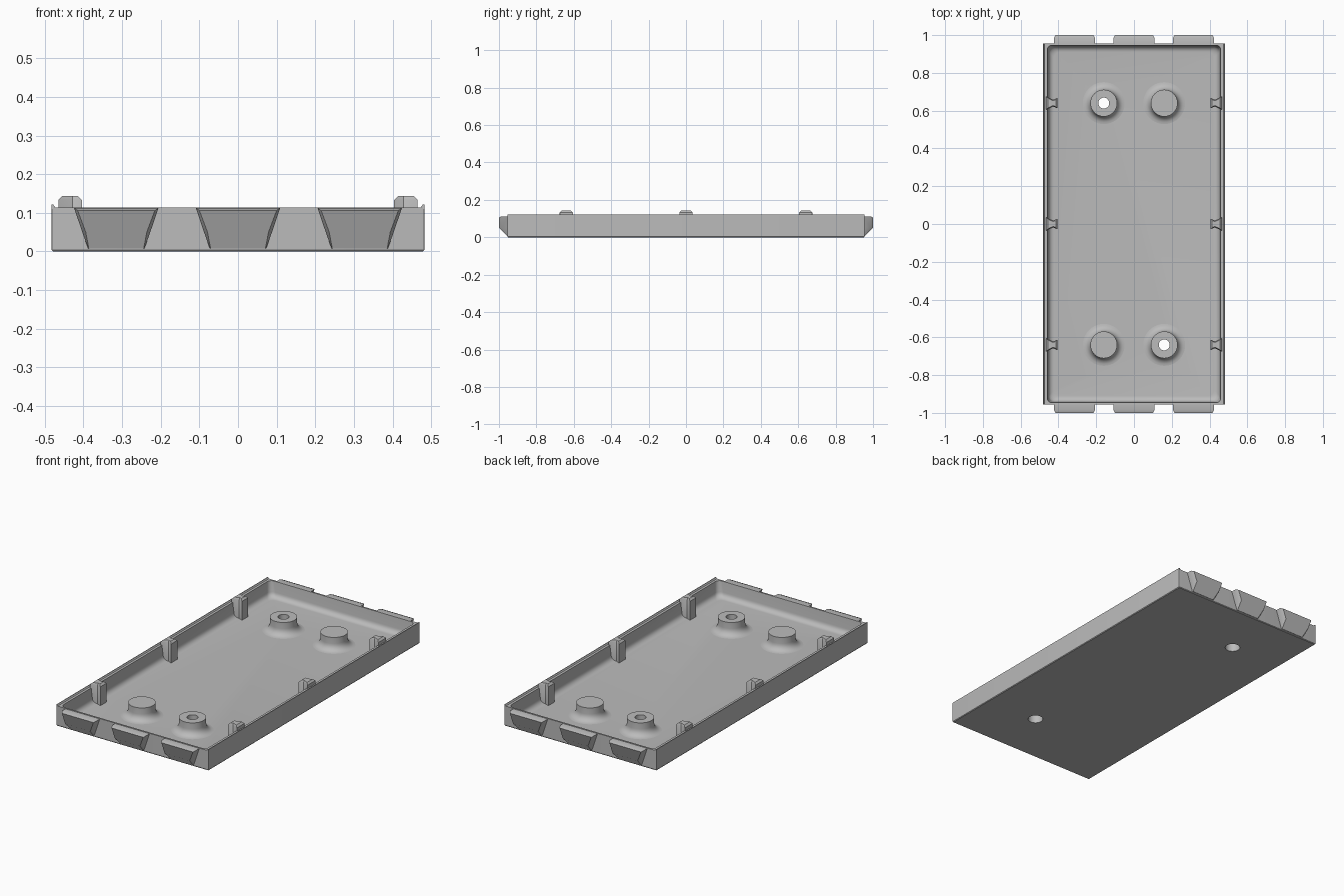
import bpy, bmesh, math

if "Cube" in bpy.data.objects:
    bpy.data.objects.remove(bpy.data.objects["Cube"])

grey = bpy.data.materials.new("plain grey")
grey.diffuse_color = (0.5, 0.5, 0.5, 1)
grey.use_nodes = True
grey.node_tree.nodes["Principled BSDF"].inputs["Base Color"].default_value = grey.diffuse_color
FLOOR = 0.025


def finish(name, bm, angle=35):
    """Turn a bmesh into a named grey object."""
    bmesh.ops.recalc_face_normals(bm, faces=bm.faces)
    me = bpy.data.meshes.new(name)
    bm.to_mesh(me)
    bm.free()
    me.materials.append(grey)
    ob = bpy.data.objects.new(name, me)
    bpy.context.collection.objects.link(ob)
    shade(ob, angle)
    return ob


def shade(ob, angle=35):
    for p in ob.data.polygons:
        p.use_smooth = True
    ob.data.set_sharp_from_angle(angle=math.radians(angle))


def loft(name, rings, close=False):
    """Bridge equal-length rings; cap the ends or close into a loop."""
    bm = bmesh.new()
    vs = [[bm.verts.new(p) for p in r] for r in rings]
    n = len(vs[0])
    pairs = list(zip(vs, vs[1:])) + ([(vs[-1], vs[0])] if close else [])
    for a, b in pairs:
        for i in range(n):
            j = (i + 1) % n
            bm.faces.new((a[i], a[j], b[j], b[i]))
    if not close:
        bm.faces.new(vs[0])
        bm.faces.new(vs[-1])
    return finish(name, bm)


def rounded_rect(hx, hy, r, z, seg=5):
    pts = []
    for q, (sx, sy) in enumerate([(1, 1), (-1, 1), (-1, -1), (1, -1)]):
        for k in range(seg + 1):
            a = math.pi / 2 * (q + k / seg)
            pts.append((sx * (hx - r) + r * math.cos(a), sy * (hy - r) + r * math.sin(a), z))
    return pts


def circle(cx, cy, r, z, n=40):
    return [(cx + r * math.cos(2 * math.pi * i / n),
             cy + r * math.sin(2 * math.pi * i / n), z) for i in range(n)]


# Tray: outer shell, rim, inner wall and filleted floor
R = 0.03
rings = [rounded_rect(.479, .952, .002, 0), rounded_rect(.482, .955, .002, .004),
         rounded_rect(.482, .955, .002, .114), rounded_rect(.459, .946, .025, .114),
         rounded_rect(.453, .941, .03, FLOOR + R)]
for k in range(1, 7):
    a = math.pi / 2 * k / 6
    d = R * (1 - math.cos(a))
    rings.append(rounded_rect(.453 - d, .941 - d, .032, FLOOR + R * (1 - math.sin(a))))
tray = loft("tray", rings)

# Screw holes through the floor
HOLES = [(-.16, .64), (.16, -.64)]
for cx, cy in HOLES:
    cutter = loft("hole_cutter", [circle(cx, cy, .04, -.05), circle(cx, cy, .04, .06)])
    cutter.hide_render = True
    mod = tray.modifiers.new("hole", 'BOOLEAN')
    mod.operation = 'DIFFERENCE'
    mod.solver = 'EXACT'
    mod.object = cutter
    bpy.context.view_layer.objects.active = tray
    bpy.ops.object.modifier_apply(modifier="hole")
    bpy.data.objects.remove(cutter)
shade(tray)

# Round bosses with a flared foot, two of them bored through
F = 0.04
for cx in (-.16, .16):
    for cy in (-.64, .64):
        prof = [(.071 + F, FLOOR - .003)]
        for k in range(7):
            a = math.pi / 2 * k / 6
            prof.append((.071 + F * (1 - math.sin(a)), FLOOR + F * (1 - math.cos(a))))
        prof.append((.071, .1))
        bored = (cx, cy) in HOLES
        if bored:
            prof += [(.029, .1), (.029, .05), (.04, .05), (.04, FLOOR - .003)]
        loft("bored_boss" if bored else "solid_boss",
             [circle(cx, cy, r, z) for r, z in prof], close=bored)

for s in (-1, 1):
    # Thin raised lip on each long wall
    loft("side_lip", [[(s * .482, y, .11), (s * .482, y, .121),
                       (s * .478, y, .121), (s * .47, y, .11)] for y in (-.955, .955)])
    # Waisted clip posts along the long walls
    for cy in (-.64, 0, .64):
        def section(z, inset=0):
            half = [(.465 - inset, .035 - inset), (.428, .018 - inset / 2),
                    (.404 + inset, .028 - inset)]
            side = half + [(x, -w) for x, w in reversed(half)]
            return [(s * x, cy + w, z) for x, w in side]
        loft("clip_post", [section(FLOOR - .003), section(.133), section(.143, .01)])
    # Tapered blocks on each end wall, chamfered underneath
    for cx in (-.315, 0, .315):
        def block(y, top, zt, mid, zm, low, zl, ym=None, yl=None):
            rows = [(top, zt, y), (mid, zm, y if ym is None else ym),
                    (low, zl, y if yl is None else yl)]
            out = rows + [(-w, z, d) for w, z, d in reversed(rows)]
            return [(cx + w, s * d, z) for w, z, d in out]
        loft("end_block", [block(.95, .109, .112, .088, .05, .073, .008),
                           block(.985, .109, .112, .088, .05, .073, .008, .985, .957),
                           block(1.0, .100, .106, .079, .05, .071, .008, 1.0, .958)])
